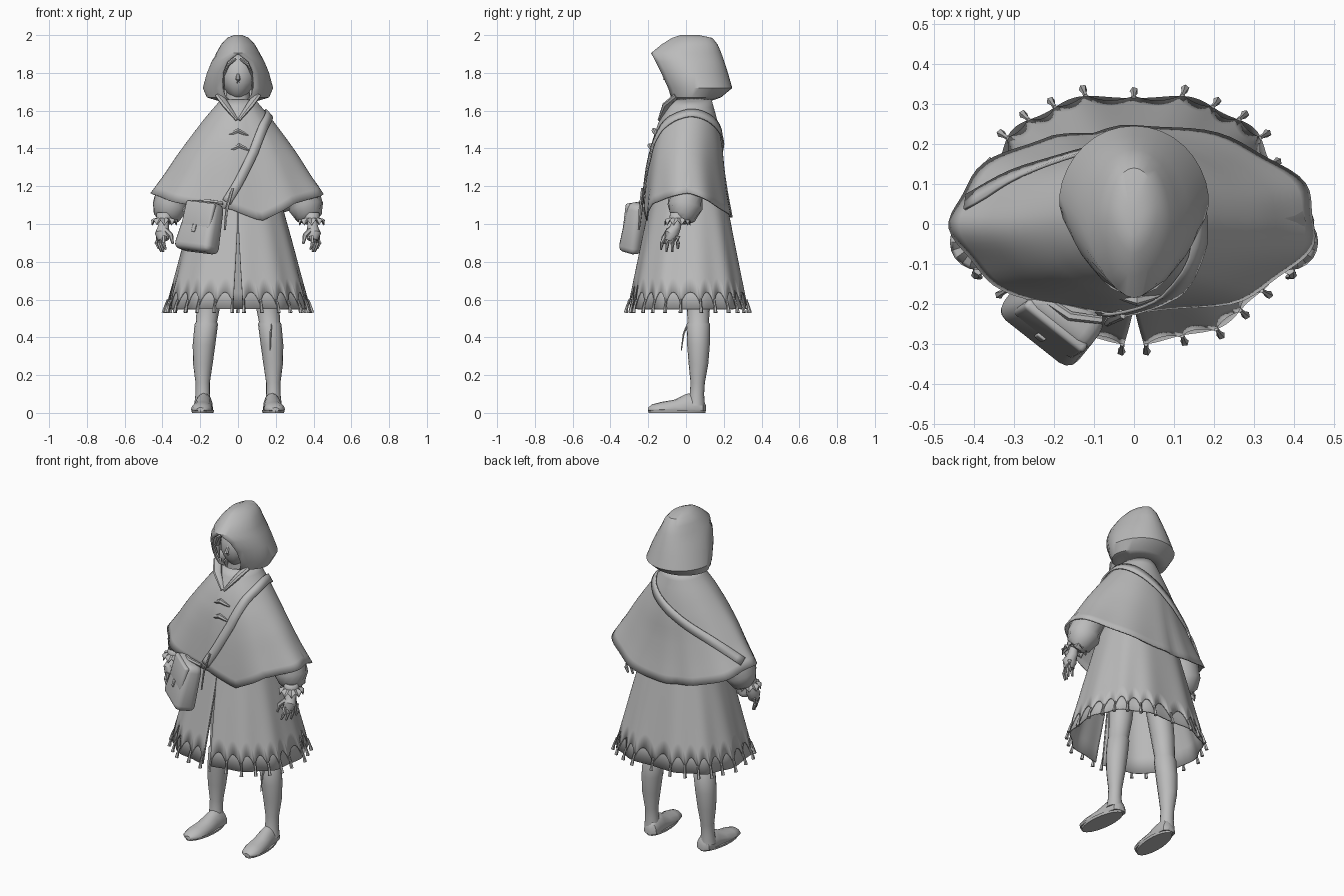
import bpy, bmesh, math
from math import sin, cos, pi, asin
from mathutils import Vector, Matrix

cube = bpy.data.objects.get("Cube")
if cube:
    bpy.data.objects.remove(cube)

cloth = bpy.data.materials.new("plain_grey")
cloth.use_nodes = True
GREY = (0.5, 0.5, 0.5, 1)
cloth.diffuse_color = GREY
cloth.node_tree.nodes["Principled BSDF"].inputs["Base Color"].default_value = GREY


def finish(name, bm, thick=0, angle=40):
    bmesh.ops.remove_doubles(bm, verts=bm.verts, dist=0.0005)
    bmesh.ops.recalc_face_normals(bm, faces=bm.faces)
    me = bpy.data.meshes.new(name)
    bm.to_mesh(me)
    bm.free()
    ob = bpy.data.objects.new(name, me)
    bpy.context.collection.objects.link(ob)
    me.materials.append(cloth)
    if thick:
        mod = ob.modifiers.new("thickness", 'SOLIDIFY')
        mod.thickness, mod.offset = thick, -1
    bpy.ops.object.select_all(action='DESELECT')
    ob.select_set(True)
    bpy.context.view_layer.objects.active = ob
    bpy.ops.object.shade_smooth_by_angle(angle=math.radians(angle))
    return ob


def skin(bm, rings, closed=True, caps=True):
    rows = [[bm.verts.new(p) for p in r] for r in rings]
    n = len(rows[0])
    for a, b in zip(rows, rows[1:]):
        for i in range(n if closed else n - 1):
            j = (i + 1) % n
            bm.faces.new((a[i], a[j], b[j], b[i]))
    if closed and caps:
        bm.faces.new(rows[0])
        bm.faces.new(rows[-1])


def loft(name, rings, closed=True, caps=True, **kw):
    bm = bmesh.new()
    skin(bm, rings, closed, caps)
    return finish(name, bm, **kw)


def oval(a, rx, yf, yb, z, front_p=1.0, back_p=1.0):
    # angle 0 faces the front; powers above 1 give a pointed end, below 1 a fuller one
    p = back_p + (front_p - back_p) * (1 + cos(a)) / 2

    def f(v):
        return math.copysign(abs(v) ** p, v)
    return Vector((rx * f(sin(a)), (yf + yb) / 2 - (yb - yf) / 2 * f(cos(a)), z))


def ramp(keys, t):
    # linear lookup through evenly spaced keys
    f = min(max(t, 0), 1) * (len(keys) - 1)
    i = min(int(f), len(keys) - 2)
    return keys[i] + (keys[i + 1] - keys[i]) * (f - i)


def tube_rings(path, radii, n=10, flat=1.0):
    pts = [Vector(p) for p in path]
    rings = []
    for i, p in enumerate(pts):
        d = pts[min(i + 1, len(pts) - 1)] - pts[max(i - 1, 0)]
        q = d.to_track_quat('Z', 'Y')
        rings.append([p + q @ Vector((radii[i] * cos(k * 2 * pi / n), flat * radii[i] * sin(k * 2 * pi / n), 0))
                      for k in range(n)])
    return rings


def tube(name, path, radii, n=10, flat=1.0):
    return loft(name, tube_rings(path, radii, n, flat))


# Hood, open around the face
hood_rows = [(1.65, .1, -.075, .13, .055), (1.67, .165, -.1, .185, .08), (1.72, .187, -.125, .245, .095),
             (1.80, .165, -.17, .222, .092), (1.86, .14, -.188, .203, .066), (1.905, .115, -.185, .187, 0),
             (1.95, .09, -.13, .168, 0), (1.985, .058, -.075, .14, 0), (2.0, .022, -.03, .07, 0), (2.0, 0, .02, .02, 0)]
rings = []
for z, rx, yf, yb, gap in hood_rows:
    a0 = asin(gap / rx) if gap else 0
    rings.append([oval(a0 + (2 * pi - 2 * a0) * k / 28, rx, yf, yb, z, 1.2, 1.0) for k in range(29)])
loft("hood", rings, closed=False, thick=0.01, angle=35)

# Head, nose and neck
bm = bmesh.new()
bmesh.ops.create_uvsphere(bm, u_segments=18, v_segments=12, radius=1,
                          matrix=Matrix.Translation((0, 0, 1.78)) @ Matrix.Diagonal((.095, .1, .125, 1)))
for v in bm.verts:
    if v.co.z < 1.75:
        v.co.x *= 1 - (1.75 - v.co.z) * 3
finish("head", bm)
tube("nose", [(0, -.09, 1.8), (0, -.112, 1.765), (0, -.095, 1.75)], [.006, .013, .008], 6)
tube("neck", [(0, .02, 1.5), (0, .01, 1.72)], [.08, .06], 12)
for s, side in ((1, "left"), (-1, "right")):
    tube(side + "_hair_lock", [(s * .01, -.1, 1.875), (s * .055, -.1, 1.845), (s * .085, -.075, 1.78),
                               (s * .075, -.07, 1.7)], [.012, .018, .016, .006], 6, .6)
    tube(side + "_collar", [(s * .1, -.05, 1.68), (s * .065, -.105, 1.63), (s * .005, -.14, 1.55)],
         [.024, .025, .012], 8, .6)


# Shoulder cape with a drooping hem, a back pleat and soft folds
def cape_point(a, t, lift=0.0):
    back, front = max(0, -cos(a)), max(0, cos(a))
    corner = max(0, 1 - abs((a + pi) % (2 * pi) - pi - .3) / .4)
    hem = 1.165 - .13 * back ** 1.5 - .085 * front ** 1.5 - .07 * corner
    z = 1.66 + (hem - 1.66) * t
    p = oval(a, ramp((.09, .175, .25, .322, .385, .455), t) + lift,
             ramp((-.08, -.145, -.185, -.205, -.22, -.235), t) - lift,
             ramp((.135, .17, .193, .205, .225, .25), t) + lift, z + lift * .5)
    pleat = max(0, 1 - abs(a % (2 * pi) - pi - .25) / .2)
    fold = 1 + t * t * (.02 * cos(9 * a + 1) - .09 * pleat - .06 * max(0, cos(a) * 6 - 5))
    p.x *= fold
    p.y *= fold
    return p


loft("cape", [[cape_point(2 * pi * k / 80, t / 14) for k in range(80)] for t in range(15)],
     caps=False, thick=0.008)

# Coat skirt with a front slit and a scalloped hem over a plain lining
SCALLOPS = 26


def skirt_point(a, z, lift=0.0):
    t = (1.25 - z) / .7
    p = oval(a, ramp((.19, .235, .283, .328, .375), t) + lift, ramp((-.16, -.195, -.23, -.265, -.3), t) - lift,
             ramp((.18, .22, .255, .29, .325), t) + lift, z, .9, .78)
    fold = 1 + .02 * t * cos(11 * a)
    return Vector((p.x * fold, p.y * fold, z))


def skirt(name, low, lift, thick, top=1.25):
    n, rings = SCALLOPS * 8, []
    for r in range(9):
        row = []
        for k in range(n + 1):
            u = k / n
            z = top + (low(u) - top) * r / 8
            a0 = .004 + .045 * max(0, min(1, (1.0 - z) / .4))
            row.append(skirt_point(a0 + (2 * pi - 2 * a0) * u, z, lift))
        rings.append(row)
    return loft(name, rings, closed=False, thick=thick)


skirt("coat_lining", lambda u: .55, -.004, .006)
skirt("coat_skirt", lambda u: .57 + .07 * abs(sin(SCALLOPS * pi * u)) ** .7, .005, .006)

# Tassels along the hem
bm = bmesh.new()
for k in range(SCALLOPS + 1):
    a = .06 + (2 * pi - .12) * k / SCALLOPS
    tip = [skirt_point(a, z, lift) for z, lift in ((.6, .006), (.57, .01), (.53, .014))]
    skin(bm, tube_rings(tip, (.006, .006, .011), 5))
finish("hem_tassels", bm)

# Torso hidden beneath the cape
loft("torso", [[oval(2 * pi * k / 20, rx, -ry, ry + .02, z) for k in range(20)]
               for z, rx, ry in ((1.6, .08, .07), (1.5, .15, .11), (1.25, .19, .16), (1.15, .21, .17))])

for s, side in ((1, "left"), (-1, "right")):
    # Sleeve and frilled cuff
    tube(side + "_sleeve", [(s * .13, .02, 1.5), (s * .26, .01, 1.3), (s * .345, 0, 1.16), (s * .36, -.005, 1.09),
                            (s * .378, -.02, 1.04), (s * .385, -.035, 1.015)], [.06, .075, .092, .094, .072, .035], 14)
    rings = []
    for z, r in ((1.06, .04), (1.03, .042), (1.01, .06), (.995, .07)):
        rings.append([(s * .39 + r * sin(k * pi / 10), -.045 - r * cos(k * pi / 10),
                       z + (r - .04) * .9 * (k % 2)) for k in range(20)])
    loft(side + "_cuff_frill", rings, caps=False, thick=0.005)

    # Hand and fingers
    tube(side + "_palm", [(s * .39, -.045, 1.04), (s * .395, -.055, .985), (s * .4, -.075, .95), (s * .395, -.085, .915)],
         [.024, .03, .04, .03], 10, .95)
    bm = bmesh.new()
    for j in range(4):
        y = -.115 + .024 * j
        x = .40 + .012 * (j - 1)
        drop = (.0, -.012, -.012, .004)[j]
        skin(bm, tube_rings([(s * x, y, .935), (s * (x + .008), y - .012 + .004 * j, .9),
                             (s * (x - .005), y - .018 + .006 * j, .865 + drop)], (.013, .011, .006), 6))
    skin(bm, tube_rings([(s * .385, -.09, .97), (s * .355, -.11, .94), (s * .345, -.115, .895)],
                        (.015, .013, .006), 6))
    finish(side + "_fingers", bm)

    # Leg with a boot shaft
    leg_rows = [(.9, .12, .05, .08), (.6, .152, .065, .065), (.48, .167, .065, .056), (.47, .168, .065, .062),
                (.36, .18, .066, .06), (.26, .186, .066, .052), (.16, .187, .062, .038), (.1, .187, .058, .038),
                (.04, .187, .055, .045)]
    loft(side + "_leg", [[(s * x + r * sin(k * pi / 8), y - r * cos(k * pi / 8), z) for k in range(16)]
                         for z, x, y, r in leg_rows])

    # Shoe with a rounded toe and a flat sole, turned slightly outwards
    rings = []
    for y, w, h in ((.105, .02, .04), (.09, .042, .08), (.05, .048, .11), (.0, .048, .1), (-.06, .054, .07),
                    (-.13, .056, .058), (-.18, .044, .045), (-.2, .02, .028)):
        cx = s * (.18 + .07 * (.05 - y))
        rings.append([(cx + w * cos(k * pi / 8), y, max(.01, .018 + (h - .018) * sin(k * pi / 8)))
                      for k in range(16)])
    loft(side + "_shoe", rings)
    rings = [[(s * (.187 + .011 * cos(k * pi / 10)) + w * sin(k * pi / 10), -.048 - l * cos(k * pi / 10), z)
              for k in range(20)] for z, w, l in ((0, .056, .15), (.014, .06, .153))]
    loft(side + "_sole", rings)

# Loose lace below the left knee
tube("boot_lace", [(.175, .01, .47), (.172, -.012, .42), (.17, -.025, .33)], [.006, .005, .003], 5)


# Satchel strap lying over the cape
def ribbon(name, keys, width, lift):
    bm, uv = bmesh.new(), []
    for (a, t), (b, u) in zip(keys, keys[1:]):
        uv += [Vector((a + (b - a) * k / 5, t + (u - t) * k / 5)) for k in range(5)]
    uv.append(Vector(keys[-1]))
    for _ in range(8):
        uv = [uv[0]] + [(p + q + r) / 3 for p, q, r in zip(uv, uv[1:], uv[2:])] + [uv[-1]]
    pts = [cape_point(a, t, lift) for a, t in uv]
    left, right = [], []
    for i, (a, t) in enumerate(uv):
        d = (pts[min(i + 1, len(pts) - 1)] - pts[max(i - 1, 0)]).normalized()
        n = (cape_point(a + .01, t) - cape_point(a, t)).cross(cape_point(a, t + .01) - cape_point(a, t)).normalized()
        off = d.cross(n).normalized() * width / 2
        left.append(pts[i] - off)
        right.append(pts[i] + off)
    skin(bm, [left, right], closed=False)
    return finish(name, bm, thick=.008)


ribbon("satchel_strap", [(-.14, .95), (0, .75), (.15, .56), (.4, .36), (.8, .22), (1.57, .13), (2.3, .17),
                         (3.0, .28), (3.5, .4), (4.1, .64), (4.5, .92)], .05, .012)
tube("strap_tail", [(-.03, -.225, 1.19), (-.06, -.24, 1.08), (-.07, -.25, .97)], [.014, .012, .008], 6, .5)

# Satchel leaning back against the coat, with flap, clasp and hanger
turn = (Matrix.Translation((-.195, -.235, .985)) @ Matrix.Rotation(math.radians(-37), 4, 'Z')
        @ Matrix.Rotation(math.radians(-13), 4, 'X') @ Matrix.Rotation(.1, 4, 'Y'))


def block(name, centre, size, bevel, taper=0.0):
    bm = bmesh.new()
    bmesh.ops.create_cube(bm, size=1)
    for v in bm.verts:
        k = 1 - taper * (v.co.z + .5)
        v.co = Vector((v.co.x * size[0] * k, v.co.y * size[1] * k, v.co.z * size[2])) + Vector(centre)
    bmesh.ops.bevel(bm, geom=bm.edges[:], offset=bevel, segments=3, profile=.5, affect='EDGES')
    bm.transform(turn)
    return finish(name, bm)


block("satchel", (0, 0, 0), (.245, .125, .27), .035, .2)
block("satchel_flap", (0, -.042, .055), (.19, .03, .14), .012)
block("satchel_clasp", (0, -.058, -.02), (.025, .012, .04), .004)
tube("satchel_hanger", [(-.29, -.14, 1.07), (-.25, -.17, 1.11), (-.16, -.23, 1.12), (-.08, -.24, 1.11)],
     [.01, .012, .012, .01], 6)

# Toggle clasps on the chest
for t, a in ((.3, .0), (.43, .03)):
    mid = cape_point(a, t, .005)
    tube("chest_toggle", [mid + Vector((x, .012 * abs(x) / .05, .012 * cos(x * 60))) for x in (-.055, -.03, 0, .03, .055)],
         [.005, .01, .014, .01, .005], 6)
